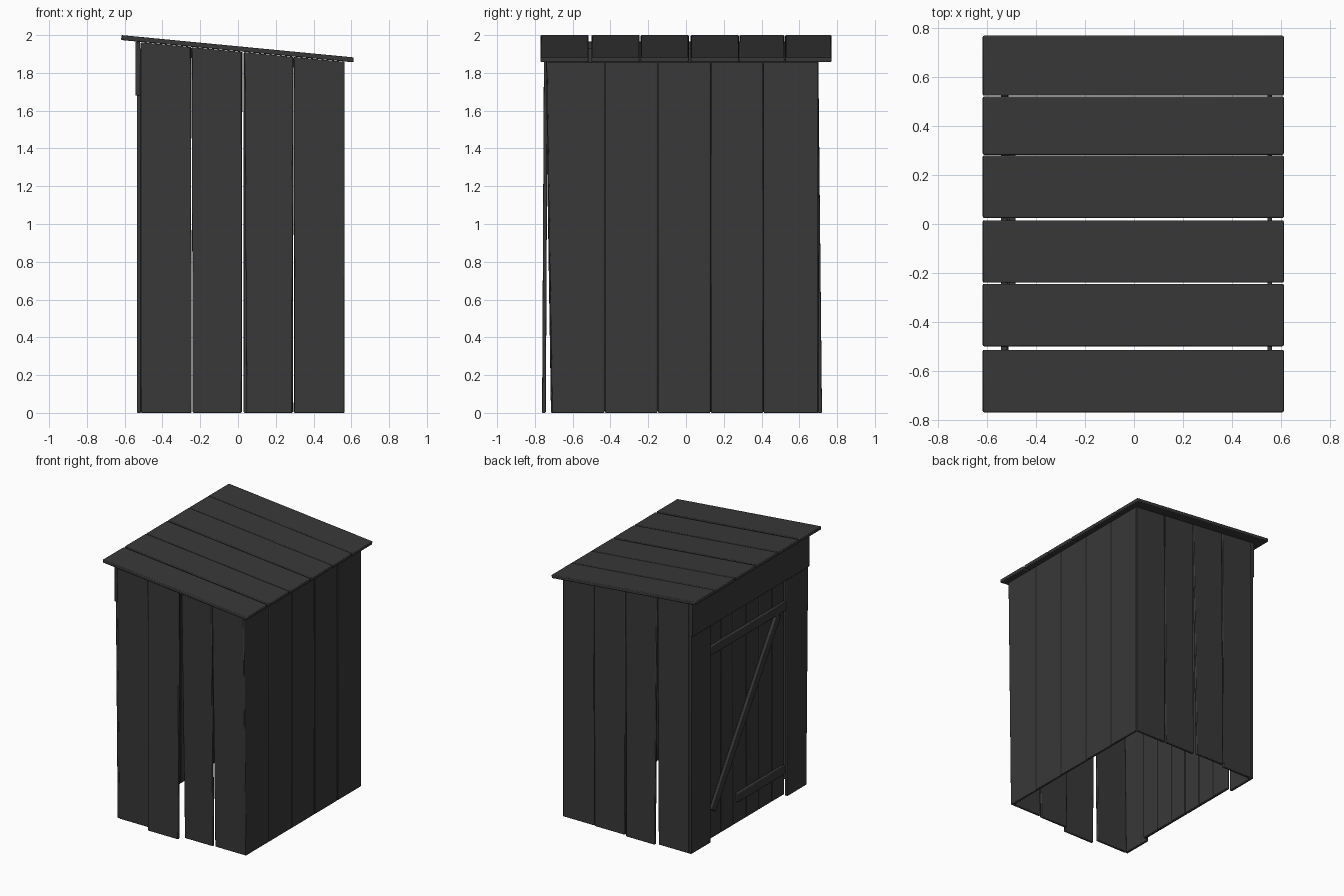
import bpy, bmesh
from mathutils import Vector

if "Cube" in bpy.data.objects:
    bpy.data.objects.remove(bpy.data.objects["Cube"])

wood = bpy.data.materials.new("dark_wood")
wood.diffuse_color = (0.04, 0.04, 0.04, 1)
wood.use_nodes = True
wood.node_tree.nodes["Principled BSDF"].inputs["Base Color"].default_value = wood.diffuse_color


def under(x):
    """Height of the underside of the sloping roof."""
    return 1.972 - 0.096 * (x + 0.615)


def board(name, quad, thick, bevel=0.005):
    """Plank from four outer-face corners and a thickness vector."""
    bm = bmesh.new()
    outer = [bm.verts.new(p) for p in quad]
    inner = [bm.verts.new(Vector(p) + Vector(thick)) for p in quad]
    bm.faces.new(outer)
    bm.faces.new(inner[::-1])
    for i in range(4):
        j = (i + 1) % 4
        bm.faces.new((outer[j], outer[i], inner[i], inner[j]))
    bmesh.ops.recalc_face_normals(bm, faces=bm.faces)
    me = bpy.data.meshes.new(name)
    bm.to_mesh(me)
    bm.free()
    ob = bpy.data.objects.new(name, me)
    bpy.context.collection.objects.link(ob)
    me.materials.append(wood)
    mod = ob.modifiers.new("Bevel", 'BEVEL')
    mod.width = bevel
    mod.segments = 2
    bpy.context.view_layer.objects.active = ob
    ob.select_set(True)
    bpy.ops.object.shade_smooth_by_angle()
    ob.select_set(False)
    return ob


def cross_wall(name, rows, thick):
    """Front/back planks: x0, x1 at the bottom, x0, x1 at the top, y bottom, y top."""
    for i, (b0, b1, t0, t1, yb, yt) in enumerate(rows):
        board(f"{name}_{i + 1}", [(b0, yb, 0), (b1, yb, 0),
              (t1, yt, under(t1)), (t0, yt, under(t0))], (0, thick, 0))


def side_board(name, x, y0, y1, z0, z1, thick, lean0=0, lean1=0):
    """Plank facing sideways; the leans shift its bottom corners along y."""
    return board(name, [(x, y0 + lean0, z0), (x, y1 + lean1, z0),
                        (x, y1, z1), (x, y0, z1)], (thick, 0, 0))


# Roof planks
for i, (y0, y1) in enumerate([(-0.77, -0.515), (-0.50, -0.245), (-0.24, 0.015),
                              (0.025, 0.28), (0.283, 0.521), (0.525, 0.77)]):
    board(f"roof_plank_{i + 1}", [(-0.617, y0, 2.0), (0.613, y0, 1.882),
          (0.613, y1, 1.882), (-0.617, y1, 2.0)], (-0.002, 0, -0.026))

# Front wall, one loose plank kicking out at the bottom
cross_wall("front_plank", [
    (-0.515, -0.245, -0.515, -0.25, -0.715, -0.745),
    (-0.24, 0.02, -0.245, 0.02, -0.762, -0.752),
    (0.045, 0.285, 0.035, 0.292, -0.715, -0.742),
    (0.30, 0.563, 0.295, 0.563, -0.709, -0.738)], 0.02)

# Back wall
cross_wall("back_plank", [
    (-0.515, -0.255, -0.515, -0.245, 0.70, 0.70),
    (-0.235, 0.01, -0.24, 0.025, 0.72, 0.70),
    (0.03, 0.29, 0.03, 0.295, 0.705, 0.70),
    (0.295, 0.563, 0.30, 0.563, 0.70, 0.70)], -0.02)

# Right wall
edges = [-0.737, -0.43, -0.15, 0.13, 0.41, 0.70]
for i, (y0, y1) in enumerate(zip(edges, edges[1:])):
    side_board(f"right_plank_{i + 1}", 0.565, y0 + 0.001, y1 - 0.001, 0, under(0.565),
               -0.02, lean0=0.027 if i == 0 else 0)

# Left wall: header and door jambs
side_board("door_header", -0.543, -0.735, 0.70, 1.68, under(-0.543), 0.025)
side_board("front_jamb", -0.535, -0.735, -0.475, 0, 1.93, 0.022, lean0=0.025)
side_board("back_jamb", -0.535, 0.46, 0.70, 0, 1.93, 0.022)

# Door planks, slightly recessed
for i in range(6):
    y = -0.475 + i * 0.935 / 6
    side_board(f"door_plank_{i + 1}", -0.51, y + 0.001, y + 0.155, 0.01, 1.93, 0.025)

# Door battens and diagonal brace
side_board("door_batten_top", -0.532, -0.47, 0.455, 1.44, 1.51, 0.024)
side_board("door_batten_bottom", -0.532, -0.45, 0.12, 0.18, 0.25, 0.024)
lo, hi = Vector((-0.533, 0.42, 0.23)), Vector((-0.533, -0.38, 1.44))
d = (hi - lo).normalized()
side = Vector((0, -d.z, d.y)) * 0.032
board("door_brace", [lo - side, lo + side, hi + side, hi - side], (0.024, 0, 0))
